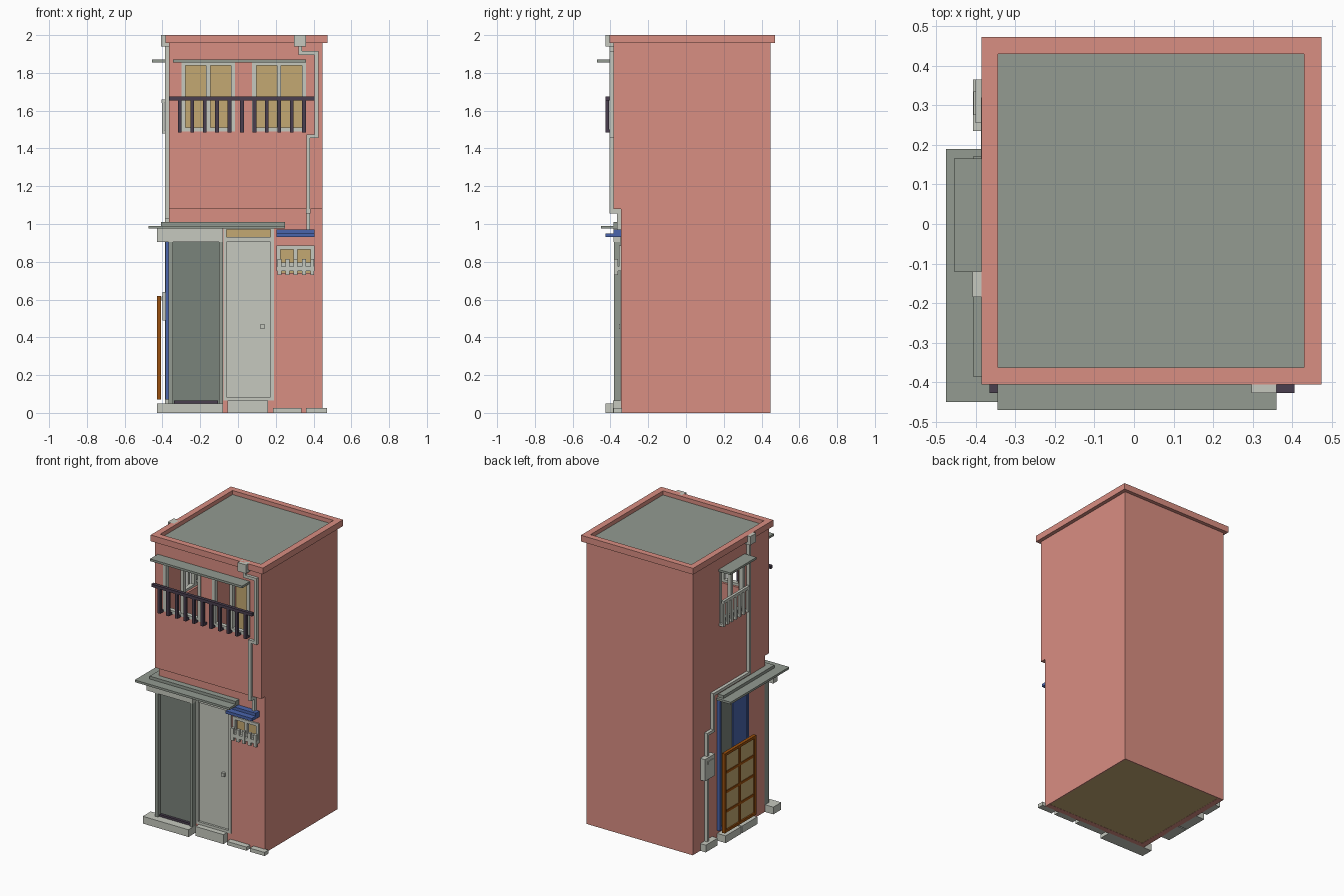
import bpy, bmesh

cube = bpy.data.objects.get("Cube")
if cube:
    bpy.data.objects.remove(cube, do_unlink=True)


def material(name, r, g, b):
    lin = [((c / 255 + 0.055) / 1.055) ** 2.4 for c in (r, g, b)] + [1.0]
    m = bpy.data.materials.new(name)
    m.diffuse_color = lin
    m.use_nodes = True
    m.node_tree.nodes["Principled BSDF"].inputs["Base Color"].default_value = lin
    return m


PINK = material("pink wall", 217, 142, 130)
GREY = material("grey concrete", 147, 155, 145)
SHUTTER = material("dark grey", 122, 131, 123)
PALE = material("pale grey", 198, 201, 191)
TAN = material("tan interior", 196, 169, 114)
BLUE = material("blue paint", 74, 101, 172)
DARK = material("dark iron", 74, 63, 79)
BROWN = material("orange brown wood", 154, 80, 14)


def build(name, mat, boxes):
    """One object from boxes given as (x0, x1, y0, y1, z0, z1)."""
    bm = bmesh.new()
    for x0, x1, y0, y1, z0, z1 in boxes:
        vs = bmesh.ops.create_cube(bm, size=1)["verts"]
        for v in vs:
            v.co = (x1 if v.co.x > 0 else x0, y1 if v.co.y > 0 else y0,
                    z1 if v.co.z > 0 else z0)
    me = bpy.data.meshes.new(name)
    bm.to_mesh(me)
    bm.free()
    ob = bpy.data.objects.new(name, me)
    bpy.context.collection.objects.link(ob)
    if mat:
        me.materials.append(mat)
    return ob


def front(u0, u1, z0, z1, d0, d1):
    """Box on the front wall, d is the distance towards -y."""
    return (u0, u1, -d1, -d0, z0, z1)


def side(u0, u1, z0, z1, d0, d1):
    """Box on the -x wall, u runs along y."""
    return (-d1, -d0, u0, u1, z0, z1)


def frame(wall, u0, u1, z0, z1, d0, d1, w, mullions=(), rails=()):
    out = [wall(u0, u0 + w, z0, z1, d0, d1), wall(u1 - w, u1, z0, z1, d0, d1),
           wall(u0 + w, u1 - w, z0, z0 + w, d0, d1),
           wall(u0 + w, u1 - w, z1 - w, z1, d0, d1)]
    out += [wall(m - w / 2, m + w / 2, z0 + w, z1 - w, d0, d1 - 0.004) for m in mullions]
    out += [wall(u0 + w, u1 - w, r - w / 2, r + w / 2, d0, d1 - 0.006) for r in rails]
    return out


def pipe(wall, pts, d0, d1, r=0.01):
    return [wall(min(a[0], b[0]) - r, max(a[0], b[0]) + r,
                 min(a[1], b[1]) - r, max(a[1], b[1]) + r, d0, d1)
            for a, b in zip(pts, pts[1:])]


def railing(wall, u0, u1, first, last, n, z0, z1, d0, d1, w):
    out = [wall(u0, u1, z1 - 0.02, z1, d0, d1)]
    step = (last - first) / (n - 1)
    for i in range(n):
        u = first + i * step
        out.append(wall(u - w / 2, u + w / 2, z0, z1 - 0.01, d0 + 0.002, d1 - 0.002))
        out.append(wall(u - w / 2, u + w / 2, z0, z0 + 0.015, d0 - 0.02, d0 + 0.002))
    return out


# Hollow walls: thick front and entrance side, upper floor overhangs
walls = build("walls", PINK, [(-0.365, 0.448, -0.345, 0.447, 0, 1.96)])
cutters = [
    ("UNION", [(-0.365, 0.448, -0.385, -0.2, 1.08, 1.96)]),
    ("DIFFERENCE", [(-0.325, 0.44, -0.305, 0.44, -0.1, 1.93)]),
    ("DIFFERENCE", [(-0.325, 0.44, -0.345, 0.0, 1.12, 1.93)]),
    ("DIFFERENCE", [front(-0.295, -0.02, 1.495, 1.85, 0.28, 0.5),
                    front(0.08, 0.355, 1.495, 1.85, 0.28, 0.5),
                    front(0.21, 0.395, 0.74, 0.88, 0.28, 0.5),
                    front(-0.062, 0.174, 0.08, 0.978, 0.28, 0.5),
                    side(-0.11, 0.15, 1.495, 1.85, 0.3, 0.5)])]
helpers = []
for op, boxes in cutters:
    c = build("cutter", None, boxes)
    c.hide_render = True
    mod = walls.modifiers.new("cut", "BOOLEAN")
    mod.operation, mod.object, mod.solver = op, c, "EXACT"
    helpers.append(c)
deps = bpy.context.evaluated_depsgraph_get()
mesh = bpy.data.meshes.new_from_object(walls.evaluated_get(deps))
walls.modifiers.clear()
walls.data = mesh
for c in helpers:
    bpy.data.objects.remove(c, do_unlink=True)
mesh.materials.clear()
mesh.materials.append(PINK)
mesh.materials.append(TAN)
# Inner back, inner plain side and ceiling are tan, the rest is pink
for p in mesh.polygons:
    c = p.center
    inner_back = abs(c.y - 0.44) < 0.002 and p.normal.y < -0.9
    inner_side = abs(c.x - 0.44) < 0.002 and p.normal.x < -0.9
    ceiling = abs(c.z - 1.93) < 0.002
    p.material_index = int(inner_back or inner_side or ceiling)
build("floor", TAN, [(-0.325, 0.44, -0.305, 0.44, 0.001, 0.05)])

# Roof and parapet
build("roof_slab", GREY, [(-0.343, 0.43, -0.362, 0.43, 1.95, 1.972)])
build("parapet", PINK, [(-0.385, 0.474, -0.405, -0.362, 1.957, 2), (-0.385, 0.474, 0.43, 0.472, 1.957, 2),
                        (-0.385, -0.343, -0.362, 0.43, 1.957, 2), (0.43, 0.474, -0.362, 0.43, 1.957, 2)])

# Upper windows, canopies and railings
for label, u0, u1 in (("right", -0.3, -0.015), ("left", 0.075, 0.36)):
    build("upper_window_" + label, PALE,
          frame(front, u0, u1, 1.49, 1.86, 0.36, 0.39, 0.022, [(u0 + u1) / 2]))
build("side_window", PALE, frame(side, -0.115, 0.155, 1.49, 1.86, 0.34, 0.37, 0.022, [0.02]))
build("front_window_canopy", GREY, [front(-0.345, 0.36, 1.855, 1.87, 0.38, 0.47)])
build("side_window_canopy", GREY, [side(-0.12, 0.165, 1.855, 1.87, 0.36, 0.455)])
build("front_railing", DARK,
      railing(front, -0.365, 0.405, -0.308, 0.35, 11, 1.485, 1.675, 0.405, 0.427, 0.02))
build("side_railing", PALE,
      railing(side, -0.12, 0.165, -0.11, 0.155, 7, 1.48, 1.66, 0.387, 0.405, 0.018))

# Lower window with its small guard and blue canopy
build("lower_window", PALE, frame(front, 0.205, 0.405, 0.775, 0.885, 0.33, 0.355, 0.02, [0.305]))
build("lower_window_guard", PALE, [front(0.205, 0.405, 0.75, 0.775, 0.345, 0.375)] +
      [front(u - 0.01, u + 0.01, 0.73, 0.815, 0.36, 0.38) for u in (0.22, 0.262, 0.305, 0.35, 0.393)])
build("blue_canopy", BLUE, [front(0.205, 0.405, 0.93, 0.95, 0.34, 0.427),
                            front(0.205, 0.405, 0.945, 0.97, 0.34, 0.385)])

# Corner canopy over both entrances, in two tiers
build("entrance_canopy_lower", GREY, [(-0.475, 0.25, -0.45, -0.34, 0.975, 0.99),
                                      (-0.475, -0.36, -0.34, 0.19, 0.975, 0.99)])
build("entrance_canopy_upper", GREY, [(-0.407, 0.25, -0.385, -0.34, 0.985, 1.01),
                                      (-0.407, -0.36, -0.34, 0.17, 0.985, 1.01)])
build("shutter_housing", PALE, [front(-0.43, -0.08, 0.905, 0.975, 0.34, 0.385)])

# Roller shutter entrance
build("shutter_frame", GREY, [front(-0.367, -0.345, 0.05, 0.91, 0.335, 0.382),
                              front(-0.1, -0.08, 0.05, 0.91, 0.34, 0.382)])
build("shutter_panel", SHUTTER, [front(-0.345, -0.1, 0.05, 0.91, 0.34, 0.352)])
build("shutter_sill", DARK, [front(-0.34, -0.105, 0.05, 0.065, 0.34, 0.37)])

# Front door, set into its opening
build("door_frame", PALE, frame(front, -0.078, 0.19, 0.065, 0.988, 0.31, 0.35, 0.018) +
      [front(-0.06, 0.172, 0.905, 0.93, 0.31, 0.346)])
build("door_panel", PALE, [front(-0.06, 0.172, 0.083, 0.905, 0.315, 0.335)])
build("door_handle", PALE, [front(0.12, 0.14, 0.445, 0.47, 0.33, 0.355)])

# Side sliding door
build("side_door_frame", BLUE, frame(side, -0.14, 0.18, 0.07, 0.975, 0.36, 0.385, 0.02, [0.02]))
build("side_door_blue_panel", BLUE, [side(-0.12, 0.015, 0.08, 0.96, 0.36, 0.379)])
build("side_door_grey_panel", SHUTTER, [side(0.025, 0.165, 0.08, 0.96, 0.36, 0.372)])

# Wooden lattice screen leaning by the side door
build("screen_frame", BROWN, frame(side, -0.155, 0.19, 0.07, 0.62, 0.408, 0.43, 0.018, [0.018],
                                   [0.21, 0.345, 0.48]))
build("screen_panel", TAN, [side(-0.14, 0.175, 0.085, 0.605, 0.412, 0.42)])

# Drain pipes with hopper heads
build("front_pipe", PALE,
      pipe(front, [(0.33, 1.94), (0.33, 1.905), (0.415, 1.905), (0.415, 1.465), (0.372, 1.465),
                   (0.372, 1.065)], 0.38, 0.405) +
      pipe(front, [(0.372, 1.07), (0.372, 0.97)], 0.34, 0.365) +
      [front(0.36, 0.384, 1.055, 1.08, 0.34, 0.405), front(0.297, 0.36, 1.94, 2.0, 0.38, 0.427)])
build("side_pipe", PALE,
      pipe(side, [(0.31, 0.05), (0.31, 0.79), (0.243, 0.79), (0.243, 1.04), (-0.15, 1.04),
                  (-0.15, 1.95)], 0.36, 0.387) + [side(-0.185, -0.12, 1.94, 2.0, 0.36, 0.408)])
build("meter_box", PALE, [side(0.255, 0.365, 0.49, 0.64, 0.36, 0.401),
                          side(0.275, 0.335, 0.595, 0.615, 0.4, 0.405)])

# Steps and kerb blocks
build("front_steps", PALE, [(-0.43, -0.08, -0.427, -0.34, 0, 0.05),
                            (-0.055, 0.16, -0.387, -0.34, 0, 0.065),
                            (0.185, 0.335, -0.385, -0.34, 0, 0.025),
                            (0.36, 0.472, -0.385, -0.34, 0, 0.025)])
build("side_steps", PALE, [side(0.012, 0.18, 0, 0.05, 0.36, 0.43),
                           side(-0.165, 0.004, 0, 0.05, 0.36, 0.43),
                           side(0.235, 0.365, 0, 0.05, 0.36, 0.407)])
